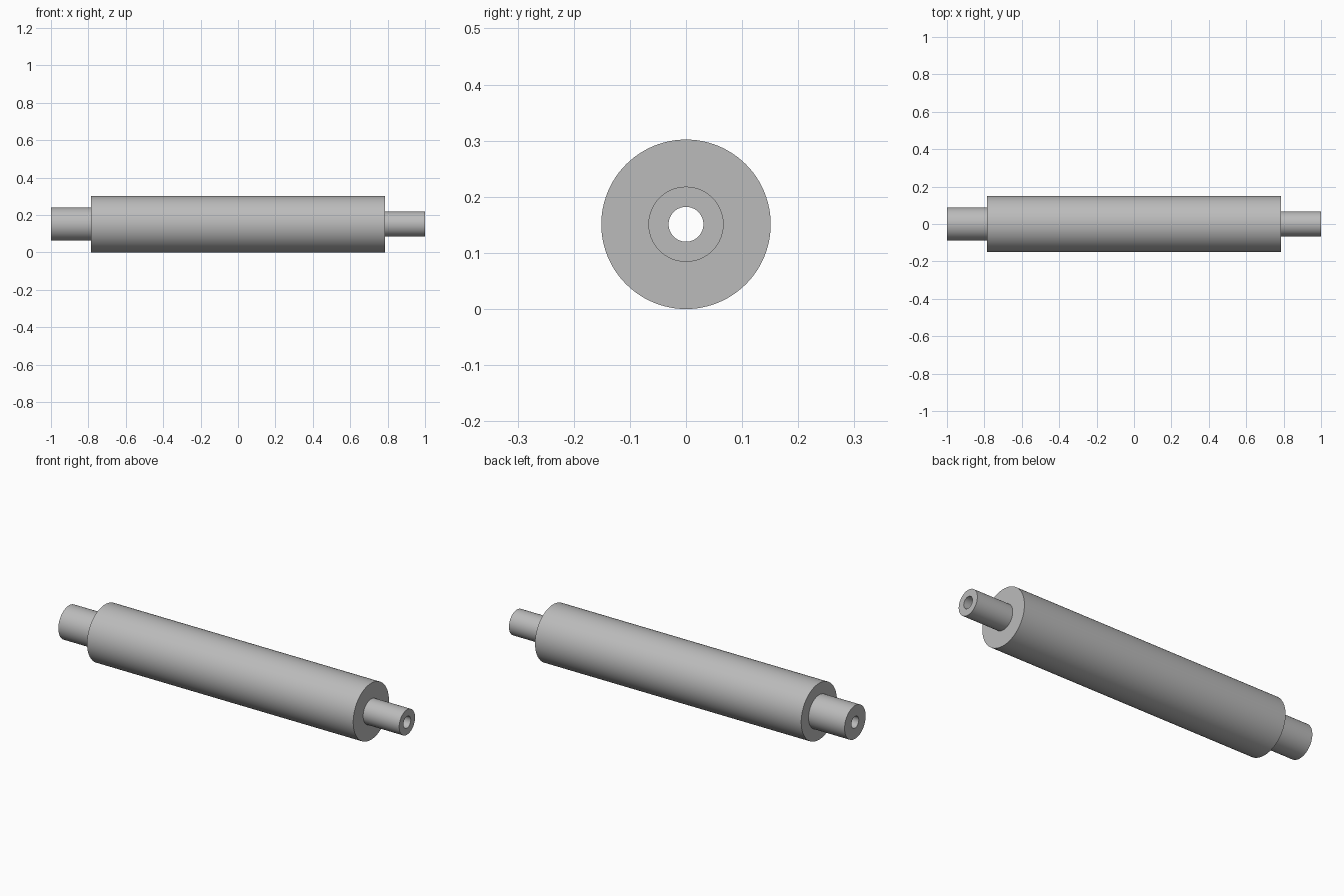
import bpy
import bmesh
from math import cos, sin, tau

if "Cube" in bpy.data.objects:
    bpy.data.objects.remove(bpy.data.objects["Cube"], do_unlink=True)

SIDES = 96
RADIUS = 0.151      # main roller body
SHOULDER = 0.787    # where the body ends on both sides
LEFT_JOURNAL = 0.067
RIGHT_JOURNAL = 0.089
BORE = 0.031

steel = bpy.data.materials.new("grey_steel")
steel.use_nodes = True
grey = (0.5, 0.5, 0.5, 1)
steel.diffuse_color = grey
steel.node_tree.nodes["Principled BSDF"].inputs["Base Color"].default_value = grey


def lathe_x(name, profile, height):
    """Turn a closed (x, radius) profile around the x axis."""
    bm = bmesh.new()
    rings = []
    for i in range(SIDES):
        a = tau * i / SIDES
        rings.append([bm.verts.new((x, r * cos(a), r * sin(a))) for x, r in profile])
    count = len(profile)
    for i in range(SIDES):
        here, following = rings[i], rings[(i + 1) % SIDES]
        for j in range(count):
            k = (j + 1) % count
            bm.faces.new((here[j], here[k], following[k], following[j]))
    bmesh.ops.recalc_face_normals(bm, faces=bm.faces)
    mesh = bpy.data.meshes.new(name)
    bm.to_mesh(mesh)
    bm.free()
    mesh.materials.append(steel)
    obj = bpy.data.objects.new(name, mesh)
    obj.location.z = height
    bpy.context.collection.objects.link(obj)
    return obj


# Stepped shaft with a bore running through its whole length
roller = lathe_x("roller_shaft", [
    (-1, BORE), (-1, RIGHT_JOURNAL),
    (-SHOULDER, RIGHT_JOURNAL), (-SHOULDER, RADIUS),
    (SHOULDER, RADIUS), (SHOULDER, LEFT_JOURNAL),
    (1, LEFT_JOURNAL), (1, BORE),
], RADIUS)

# Smooth barrel, crisp shoulders
bpy.ops.object.select_all(action="DESELECT")
roller.select_set(True)
bpy.context.view_layer.objects.active = roller
bpy.ops.object.shade_smooth_by_angle(angle=0.6)
